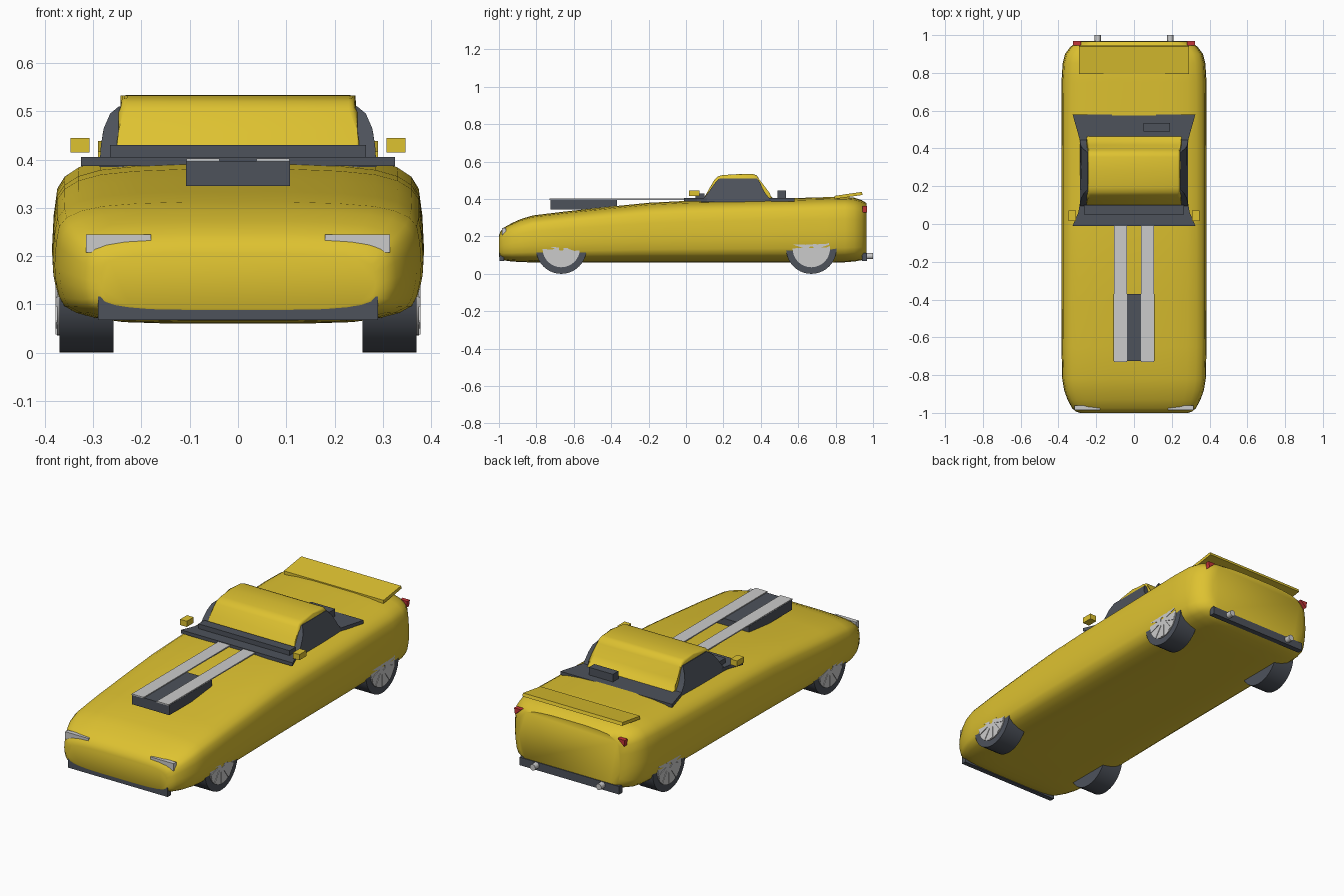
import bpy, bmesh, math
from mathutils import Matrix

if "Cube" in bpy.data.objects:
    bpy.data.objects.remove(bpy.data.objects["Cube"])


def material(name, rgb):
    m = bpy.data.materials.new(name)
    m.diffuse_color = (*rgb, 1)
    m.use_nodes = True
    m.node_tree.nodes["Principled BSDF"].inputs["Base Color"].default_value = m.diffuse_color
    return m


YELLOW = material("yellow_paint", (0.73, 0.54, 0.03))
DARK = material("dark_grey", (0.075, 0.085, 0.105))
LIGHT = material("light_grey", (0.6, 0.6, 0.6))
RED = material("red", (0.55, 0.035, 0.04))


def finish(name, bm, mat, smooth=None):
    bmesh.ops.recalc_face_normals(bm, faces=bm.faces)
    me = bpy.data.meshes.new(name)
    bm.to_mesh(me)
    bm.free()
    me.materials.append(mat)
    ob = bpy.data.objects.new(name, me)
    bpy.context.collection.objects.link(ob)
    if smooth:
        bpy.ops.object.select_all(action='DESELECT')
        ob.select_set(True)
        bpy.context.view_layer.objects.active = ob
        bpy.ops.object.shade_smooth_by_angle(angle=math.radians(smooth))
    return ob


def loft(name, rings, mat, smooth=None, bevel=0):
    """Bridge rings of equal point count and cap both ends."""
    bm = bmesh.new()
    vs = [[bm.verts.new(p) for p in r] for r in rings]
    n = len(vs[0])
    for a, b in zip(vs, vs[1:]):
        for i in range(n):
            j = (i + 1) % n
            bm.faces.new((a[i], a[j], b[j], b[i]))
    caps = [bm.faces.new(vs[0]), bm.faces.new(vs[-1])]
    if bevel:
        edges = list({e for f in caps for e in f.edges})
        bmesh.ops.bevel(bm, geom=edges, offset=bevel, segments=3,
                        profile=0.5, affect='EDGES', clamp_overlap=True)
    return finish(name, bm, mat, smooth)


def box(name, x, y, z, mat):
    rings = [[(x[0], b, c), (x[1], b, c), (x[1], y[1], c), (x[0], y[1], c)]
             for c in z for b in (y[0],)]
    return loft(name, rings, mat)


def cylinder(name, centre, radius, depth, axis, mat, sides=32):
    bm = bmesh.new()
    rot = Matrix.Rotation(math.pi / 2, 4, 'Y' if axis == 'X' else 'X')
    bmesh.ops.create_cone(bm, cap_ends=True, segments=sides, radius1=radius, radius2=radius,
                          depth=depth, matrix=Matrix.Translation(centre) @ rot)
    return finish(name, bm, mat, 35)


def cross_profile(name, pts, mat, smooth=None, bevel=0):
    """Side profile of (y, z, half width), spanning both sides."""
    return loft(name, [[(s * w, y, z) for y, z, w in pts] for s in (-1, 1)], mat, smooth, bevel)


# Body: rounded section swept through stations (y, half width, bottom, top)
half = [(0.35, 0), (0.62, 0.012), (0.78, 0.045), (0.88, 0.085), (0.945, 0.14), (0.975, 0.22),
        (0.995, 0.36), (1, 0.48), (0.992, 0.66), (0.975, 0.8), (0.935, 0.87), (0.86, 0.925),
        (0.74, 0.965), (0.55, 0.988), (0.3, 1)]
section = half + [(-x, t) for x, t in reversed(half)]
stations = [(-1.0, 0.285, 0.092, 0.205), (-0.993, 0.308, 0.08, 0.225), (-0.975, 0.328, 0.072, 0.247),
            (-0.93, 0.352, 0.066, 0.272), (-0.88, 0.37, 0.063, 0.294), (-0.82, 0.38, 0.061, 0.312),
            (-0.65, 0.384, 0.06, 0.333), (-0.4, 0.385, 0.06, 0.36), (-0.2, 0.385, 0.06, 0.38),
            (0.0, 0.385, 0.06, 0.39), (0.4, 0.385, 0.06, 0.4), (0.75, 0.384, 0.06, 0.41),
            (0.85, 0.378, 0.062, 0.412), (0.9, 0.365, 0.066, 0.407), (0.94, 0.335, 0.073, 0.394),
            (0.965, 0.295, 0.085, 0.378)]
loft("body", [[(x * w, y, b + t * (c - b)) for x, t in section] for y, w, b, c in stations],
     YELLOW, 45)

# Dark cabin sides and the yellow shell over the top
cross_profile("cabin_sides", [(0.08, 0.385, 0.287), (0.115, 0.43, 0.284), (0.14, 0.465, 0.278),
                              (0.162, 0.495, 0.265), (0.18, 0.51, 0.247), (0.38, 0.51, 0.247),
                              (0.395, 0.49, 0.266), (0.41, 0.455, 0.28), (0.425, 0.43, 0.284),
                              (0.46, 0.385, 0.287)], DARK, 40)
cross_profile("cabin_shell", [(0.09, 0.395, 0.256), (0.125, 0.457, 0.248), (0.153, 0.505, 0.243),
                              (0.168, 0.52, 0.243), (0.195, 0.528, 0.243), (0.28, 0.533, 0.243),
                              (0.355, 0.534, 0.243), (0.378, 0.527, 0.243), (0.392, 0.505, 0.243),
                              (0.418, 0.45, 0.246), (0.44, 0.42, 0.25), (0.48, 0.395, 0.256)],
              YELLOW, 50, 0.014)

# Flared base plate round the cabin
outline = [(0.325, -0.01), (0.295, 0.06), (0.28, 0.15), (0.275, 0.3), (0.28, 0.42), (0.325, 0.58)]
outline += [(-x, y) for x, y in reversed(outline)]
loft("cabin_base", [[(x, y, z) for x, y in outline] for z in (0.387, 0.405)], DARK)
box("windscreen_bar", (-0.265, 0.265), (0.05, 0.1), (0.395, 0.43), DARK)
box("rear_deck_box", (0.05, 0.19), (0.49, 0.535), (0.4, 0.445), DARK)

# Bonnet scoop, rear spoiler and bumpers
box("bonnet_scoop", (-0.108, 0.108), (-0.725, -0.37), (0.345, 0.397), DARK)
cross_profile("rear_spoiler", [(0.795, 0.4, 0.29), (0.945, 0.422, 0.29),
                               (0.94, 0.438, 0.29), (0.795, 0.417, 0.29)], YELLOW)
box("front_bumper", (-0.29, 0.29), (-0.998, -0.972), (0.068, 0.116), DARK)
box("rear_bumper", (-0.29, 0.29), (0.94, 0.969), (0.07, 0.112), DARK)

# Parts repeated on both sides
for s, side in ((-1, "left"), (1, "right")):
    box(f"stripe_{side}", sorted((s * 0.038, s * 0.107)), (-0.73, 0.052), (0.396, 0.402), LIGHT)
    box(f"mirror_{side}", sorted((s * 0.308, s * 0.347)), (0.015, 0.072), (0.415, 0.445), YELLOW)
    lamp = [(0.18, 0.245), (0.315, 0.245), (0.315, 0.207), (0.26, 0.207), (0.18, 0.224)]
    loft(f"headlight_{side}", [[(s * x, y, z) for x, z in lamp] for y in (-0.985, -0.962)], LIGHT)
    tail = [(0.28, 0.362), (0.322, 0.362), (0.317, 0.328)]
    loft(f"tail_light_{side}", [[(s * x, y, z) for x, z in tail] for y in (0.945, 0.968)], RED)
    cylinder(f"exhaust_{side}", (s * 0.192, 0.965, 0.095), 0.016, 0.07, 'Y', LIGHT, 16)
    for y, end in ((-0.667, "front"), (0.67, "rear")):
        cylinder(f"{end}_tyre_{side}", (s * 0.314, y, 0.135), 0.135, 0.112, 'X', DARK, 40)
        cylinder(f"{end}_rim_{side}", (s * 0.368, y, 0.135), 0.1, 0.014, 'X', LIGHT)
        # Raised wheel spokes
        bm = bmesh.new()
        for k in range(10):
            m = (Matrix.Translation((s * 0.375, y, 0.135)) @ Matrix.Rotation(k * math.pi / 5, 4, 'X')
                 @ Matrix.Translation((0, 0, 0.055)) @ Matrix.Diagonal((0.006, 0.02, 0.085, 1)))
            bmesh.ops.create_cube(bm, size=1, matrix=m)
        finish(f"{end}_spokes_{side}", bm, LIGHT)
